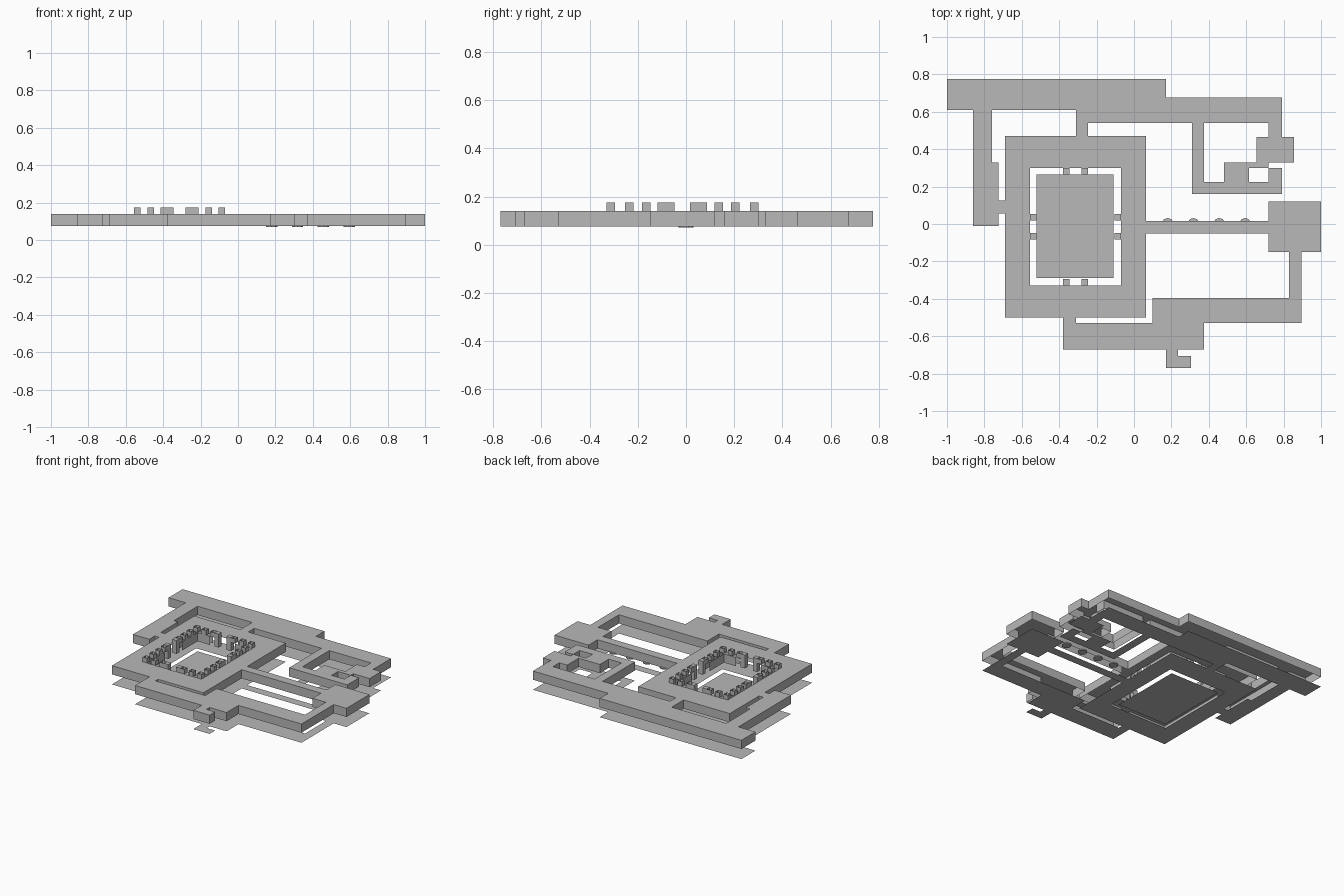
import bpy, bmesh

cube = bpy.data.objects.get("Cube")
if cube:
    bpy.data.objects.remove(cube, do_unlink=True)

stone = bpy.data.materials.new("grey_stone")
stone.use_nodes = True
grey = (0.48, 0.48, 0.48, 1)
stone.diffuse_color = grey
stone.node_tree.nodes["Principled BSDF"].inputs["Base Color"].default_value = grey

LOW, ROOF, CREST = 0.075, 0.14, 0.175
HOLE = (-0.555, -0.33, -0.07, 0.30)
YARD = (-0.52, -0.29, -0.11, 0.265)
GATE_X, GATE_Y = (-0.415, -0.21), (-0.12, 0.085)


def finish(name, bm):
    bmesh.ops.remove_doubles(bm, verts=bm.verts, dist=0.0005)
    mesh = bpy.data.meshes.new(name)
    bm.to_mesh(mesh)
    bm.free()
    mesh.materials.append(stone)
    obj = bpy.data.objects.new(name, mesh)
    bpy.context.collection.objects.link(obj)
    return obj


def quad(bm, *points):
    bm.faces.new([bm.verts.new(p) for p in points])


def upright(bm, a, b, low, high):
    quad(bm, (*a, low), (*b, low), (*b, high), (*a, high))


def in_gate(x, y):
    # Doorways through the inner faces of the ring
    inside = HOLE[0] - .01 < x < HOLE[2] + .01 and HOLE[1] - .01 < y < HOLE[3] + .01
    return inside and (GATE_X[0] < x < GATE_X[1] or GATE_Y[0] < y < GATE_Y[1])


def plan(name, rects, z, drop=0):
    """Union of rectangles as one sheet, with optional walls hanging below its rim."""
    xs = sorted({v for r in rects for v in (r[0], r[2])} | set(GATE_X))
    ys = sorted({v for r in rects for v in (r[1], r[3])} | set(GATE_Y))

    def filled(i, j):
        if not (0 <= i < len(xs) - 1 and 0 <= j < len(ys) - 1):
            return False
        x, y = (xs[i] + xs[i + 1]) / 2, (ys[j] + ys[j + 1]) / 2
        return any(r[0] < x < r[2] and r[1] < y < r[3] for r in rects)

    bm = bmesh.new()
    for i in range(len(xs) - 1):
        for j in range(len(ys) - 1):
            if not filled(i, j):
                continue
            c = [(xs[i], ys[j]), (xs[i + 1], ys[j]), (xs[i + 1], ys[j + 1]), (xs[i], ys[j + 1])]
            quad(bm, *[(*p, z) for p in c])
            if drop:
                for k, (di, dj) in enumerate([(0, -1), (1, 0), (0, 1), (-1, 0)]):
                    a, b = c[k], c[(k + 1) % 4]
                    if not filled(i + di, j + dj) and not in_gate((a[0] + b[0]) / 2, (a[1] + b[1]) / 2):
                        upright(bm, a, b, z - drop, z)
    return finish(name, bm)


# Rooms and corridors: x min, y min, x max, y max
north = [(-1, .61, .17, .775), (-.31, .54, .79, .675), (-.31, .47, -.245, .54)]
west = [(-.86, -.01, -.76, .61), (-.86, -.01, -.725, .33), (-.725, .055, -.69, .125)]
ring = [(-.69, -.5, HOLE[0], .47), (HOLE[2], -.5, .065, .47),
        (HOLE[0], -.5, HOLE[2], HOLE[1]), (HOLE[0], HOLE[3], HOLE[2], .47)]
north_east = [(.31, .16, .375, .54), (.31, .16, .79, .225), (.48, .16, .615, .33),
              (.615, .30, .72, .33), (.72, .16, .79, .30), (.655, .33, .855, .465),
              (.72, .465, .79, .54)]
east = [(.065, -.05, .72, .015), (.72, -.15, 1, .12), (.83, -.4, .895, -.15)]
south = [(.1, -.53, .895, -.395), (-.38, -.67, .375, -.53), (-.38, -.53, -.31, -.5),
         (.17, -.77, .235, -.67), (.235, -.77, .305, -.705)]
rooms = north + west + ring + north_east + east + south

plan("floor", rooms + [YARD], 0)
plan("upper_blocks", rooms, ROOF, ROOF - LOW)

# Courtyard wall faces, broken by a gateway on each side
bm = bmesh.new()
for x in (YARD[0], YARD[2]):
    upright(bm, (x, YARD[1]), (x, GATE_Y[0]), LOW, ROOF)
    upright(bm, (x, GATE_Y[1]), (x, YARD[3]), LOW, ROOF)
for y in (YARD[1], YARD[3]):
    upright(bm, (YARD[0], y), (GATE_X[0], y), LOW, ROOF)
    upright(bm, (GATE_X[1], y), (YARD[2], y), LOW, ROOF)
finish("courtyard_wall", bm)


def tube(bm, x, y, low, capped=False, h=0.0175):
    c = [(x - h, y - h), (x + h, y - h), (x + h, y + h), (x - h, y + h)]
    for k in range(4):
        upright(bm, c[k], c[(k + 1) % 4], low, CREST)
    if capped:
        quad(bm, *[(*p, CREST) for p in c])


# Open-topped battlements around the courtyard and capped gate posts
cx, cy = -0.3125, -0.015
side_x, side_y = 0.225, 0.2975
merlons, posts = bmesh.new(), bmesh.new()
for s in (-1, 1):
    for t in (-1, 1):
        for d in (0.085, 0.155, side_x):
            tube(merlons, cx + t * d, cy + s * side_y, ROOF)
        for d in (0.085, 0.15, 0.22):
            tube(merlons, cx + s * side_x, cy + t * d, ROOF)
        tube(posts, cx + t * 0.05, cy + s * side_y, LOW, True)
        tube(posts, cx + s * side_x, cy + t * 0.05, LOW, True)
finish("battlements", merlons)
finish("gate_posts", posts)

# Small round studs along the east corridor
for i in range(4):
    bpy.ops.mesh.primitive_cylinder_add(vertices=10, radius=0.032, depth=0.008,
                                        location=(0.18 + 0.138 * i, 0, LOW))
    stud = bpy.context.object
    stud.name = f"corridor_stud_{i + 1}"
    stud.data.materials.append(stone)
